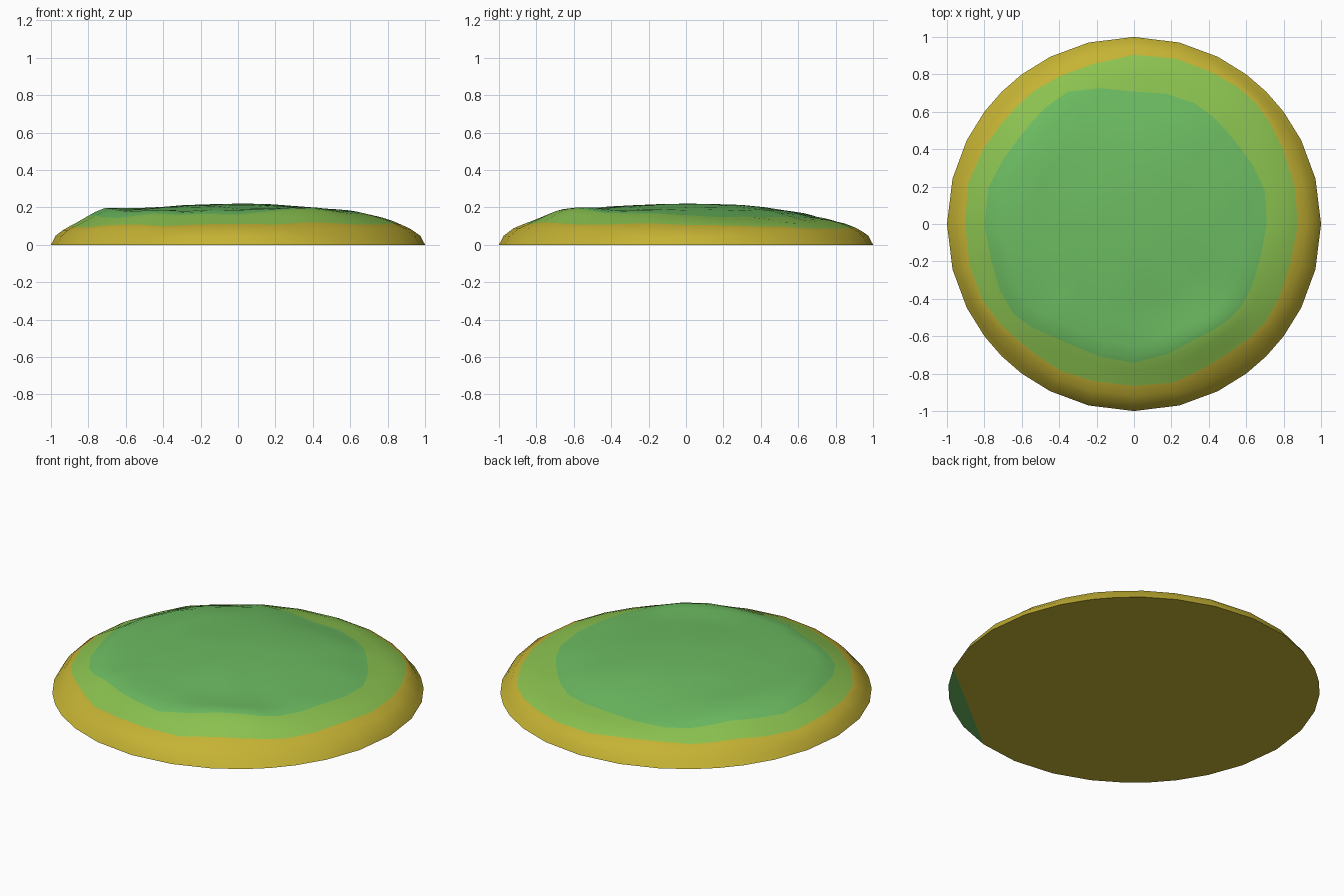
import bpy, bmesh, math
from mathutils import Vector, noise

if "Cube" in bpy.data.objects:
    bpy.data.objects.remove(bpy.data.objects["Cube"])

# Per-30-degree tables, starting at +x and going counter-clockwise
GRASS = [.71, .71, .71, .72, .78, .78, .80, .80, .74, .73, .71, .71]
MEADOW = [.87, .90, .92, .90, .88, .90, .91, .90, .87, .87, .86, .87]
LIFT = [.0, -.005, -.01, -.015, .01, .035, .04, .03, .015, .02, .035, .015]


def sample(table, ang):
    t = (math.degrees(ang) % 360) / 30
    i = int(t)
    f = t - i
    f = f * f * (3 - 2 * f)
    return table[i % 12] * (1 - f) + table[(i + 1) % 12] * f


def material(name, col):
    m = bpy.data.materials.new(name)
    m.diffuse_color = (*col, 1)
    m.use_nodes = True
    m.node_tree.nodes["Principled BSDF"].inputs["Base Color"].default_value = m.diffuse_color
    return m


# Outline: the 32 rim points of a rounded square grid
angles = sorted(math.atan2(k / 4, 1) + q * math.pi / 2
                for q in range(4) for k in range(-4, 4))


def height(r, ang):
    p = Vector((r * math.cos(ang), r * math.sin(ang), 0))
    dome = .22 * math.sqrt(max(0, 1 - r * r))
    ridge = sample(LIFT, ang) * math.exp(-((r - .69) / .13) ** 2)
    rough = .012 * noise.noise(p * 4.5) * min(1, r * 1.5) * min(1, (1 - r) * 8)
    z = min(dome + ridge + rough, .222)
    return z


bm = bmesh.new()


def ring_radii(ang):
    g = sample(GRASS, ang) + .012 * math.sin(7 * ang)
    m = sample(MEADOW, ang) + .008 * math.sin(9 * ang + 1)
    return [.15, .3, .42, .54, g - .09, g - .04, g, g + (m - g) * .35,
            g + (m - g) * .7, m, m + (.975 - m) * .5, .975, 1]


# Domed surface: concentric rings split into three colour bands
columns = []
for a in angles:
    col = []
    for r in ring_radii(a):
        z = 0 if r == 1 else height(r, a)
        if r == .975:
            z = .036 + .012 * math.cos(4 * a)
        col.append(bm.verts.new((r * math.cos(a), r * math.sin(a), z)))
    columns.append(col)
centre = bm.verts.new((0, 0, .22))
n = len(columns)
for i in range(n):
    a, b = columns[i], columns[(i + 1) % n]
    bm.faces.new((centre, a[0], b[0])).material_index = 2
    for j in range(len(a) - 1):
        f = bm.faces.new((a[j], a[j + 1], b[j + 1], b[j]))
        f.material_index = 2 if j < 6 else 1 if j < 9 else 0
for f in bm.faces:
    f.smooth = True

# Flat underside, with a small green segment at the front right
rim = [c[-1] for c in columns]


def nearest(x, y):
    return min(range(n), key=lambda i: (rim[i].co - Vector((x, y, 0))).length)


s, e = nearest(.24, -.97), nearest(.89, -.45)
count = (e - s) % n
segment = [rim[(s + k) % n] for k in range(count + 1)]
rest = [rim[(e + k) % n] for k in range(n - count + 1)]
bm.faces.new(segment[::-1]).material_index = 2
bm.faces.new(rest[::-1]).material_index = 0

mesh = bpy.data.meshes.new("island_mound")
bm.to_mesh(mesh)
bm.free()
for name, col in (("sand", (.56, .45, .034)), ("meadow", (.26, .545, .08)),
                  ("grass", (.15, .50, .12))):
    mesh.materials.append(material(name, col))
island = bpy.data.objects.new("island_mound", mesh)
bpy.context.collection.objects.link(island)
